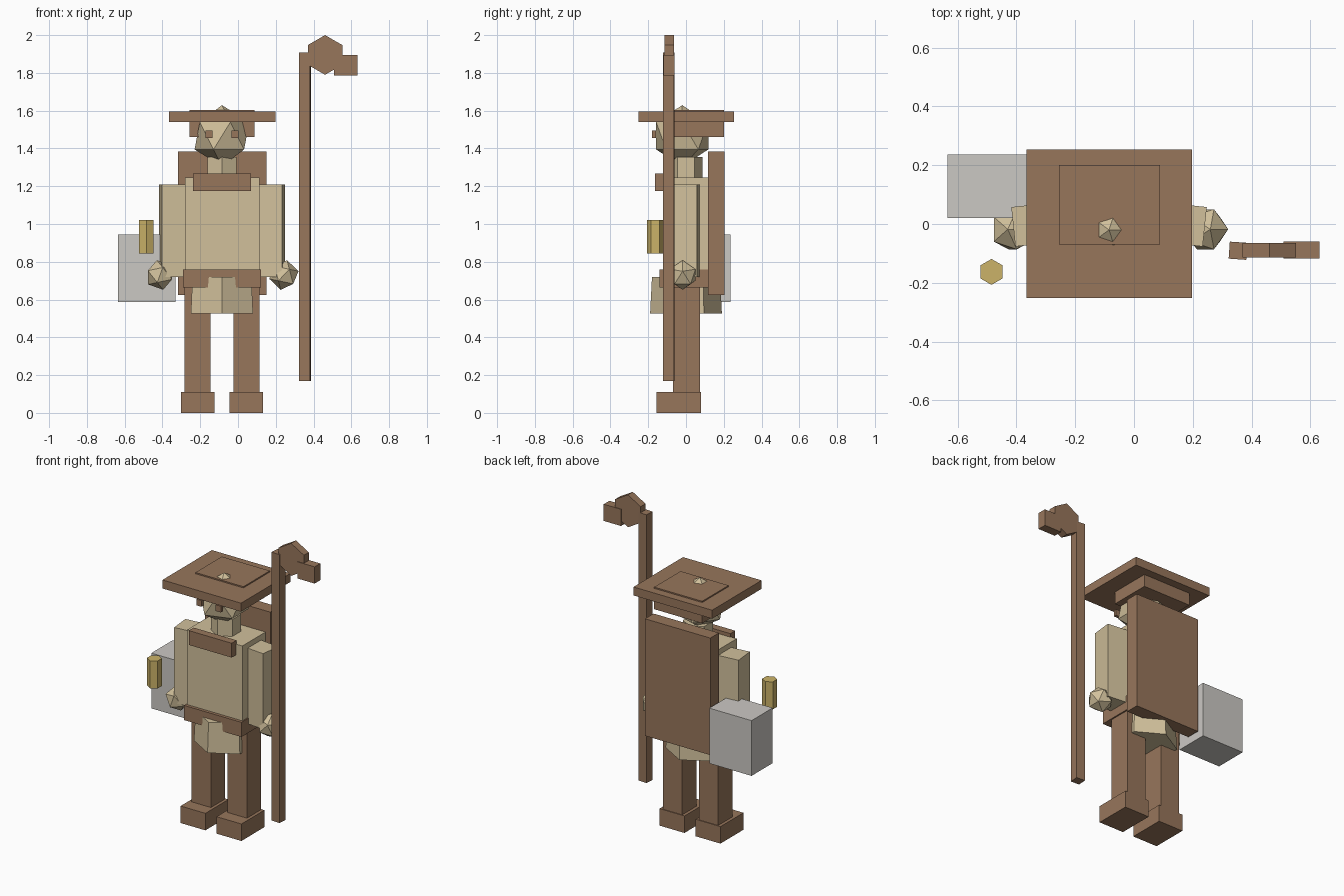
import bpy
from math import radians

start_cube = bpy.data.objects.get("Cube")
if start_cube:
    bpy.data.objects.remove(start_cube, do_unlink=True)


def material(name, colour):
    mat = bpy.data.materials.new(name)
    mat.use_nodes = True
    mat.diffuse_color = (*colour, 1)
    mat.node_tree.nodes["Principled BSDF"].inputs["Base Color"].default_value = (*colour, 1)
    return mat


brown = material("leather brown", (0.31, 0.18, 0.105))
cream = material("cream cloth", (0.64, 0.53, 0.33))
grey = material("pale grey", (0.6, 0.58, 0.55))
gold = material("lantern gold", (0.6, 0.45, 0.14))

MID = -0.085  # centre line of the figure


def finish(name, mat, turn=(0, 0, 0)):
    obj = bpy.context.object
    obj.name = name
    obj.rotation_euler = [radians(a) for a in turn]
    obj.data.materials.append(mat)
    return obj


def box(name, mat, xs, ys, zs, turn=0):
    spans = (xs, ys, zs)
    bpy.ops.mesh.primitive_cube_add(size=1, location=[(a + b) / 2 for a, b in spans])
    obj = finish(name, mat, (0, 0, turn))
    obj.scale = [b - a for a, b in spans]


def hexagon(name, mat, centre, r_low, r_top, depth, turn=(0, 0, 0)):
    bpy.ops.mesh.primitive_cone_add(vertices=6, radius1=r_low, radius2=r_top,
                                    depth=depth, location=centre)
    finish(name, mat, turn)


def ball(name, mat, centre, radius, lean=0):
    bpy.ops.mesh.primitive_ico_sphere_add(subdivisions=1, radius=radius, location=centre)
    finish(name, mat, (0, lean, 0))


# Legs, feet, arms, hands and eyes, paired about the centre line
for side, s in (("left", 1), ("right", -1)):
    def across(a, b):
        return sorted((MID + s * a, MID + s * b))

    box(side + "_foot", brown, across(0.04, 0.218), (-0.155, 0.08), (0, 0.11))
    box(side + "_leg", brown, across(0.06, 0.198), (-0.07, 0.075), (0.1, 0.67))
    box(side + "_arm", cream, across(0.192, 0.326), (-0.07, 0.065), (0.72, 1.21), -s * 6)
    ball(side + "_hand", cream, (MID + s * 0.328, -0.018, 0.73), 0.08, s * 12)
    box(side + "_eye", brown, across(0.05, 0.088), (-0.18, -0.16), (1.455, 1.495))

# Torso and clothing
box("torso", cream, (-0.28, 0.115), (-0.12, 0.118), (0.725, 1.245))
box("belt", brown, (-0.29, 0.122), (-0.14, 0.117), (0.665, 0.76))
hexagon("skirt", cream, (MID, 0, 0.623), 0.19, 0.18, 0.195)
box("collar", brown, (-0.237, 0.07), (-0.165, -0.115), (1.175, 1.268))
box("backpack", brown, (-0.318, 0.15), (0.117, 0.205), (0.625, 1.383))

# Neck, head and hat
hexagon("neck", cream, (MID, 0, 1.29), 0.088, 0.088, 0.13)
ball("head", cream, (MID, -0.02, 1.467), 0.162)
box("hat_brim", brown, (-0.365, 0.198), (-0.252, 0.254), (1.54, 1.595))
box("hat_crown", brown, (-0.256, 0.088), (-0.07, 0.2), (1.46, 1.603))

# Things carried beside the figure
box("side_bag", grey, (-0.635, -0.332), (0.02, 0.236), (0.587, 0.945))
hexagon("lantern", gold, (-0.485, -0.163, 0.933), 0.044, 0.044, 0.178)
box("staff_pole", brown, (0.324, 0.384), (-0.12, -0.062), (0.17, 1.908), -4)
hexagon("staff_head", brown, (0.461, -0.089, 1.895), 0.105, 0.105, 0.05, (90, 0, 0))
box("staff_hook", brown, (0.508, 0.632), (-0.118, -0.06), (1.787, 1.895))
